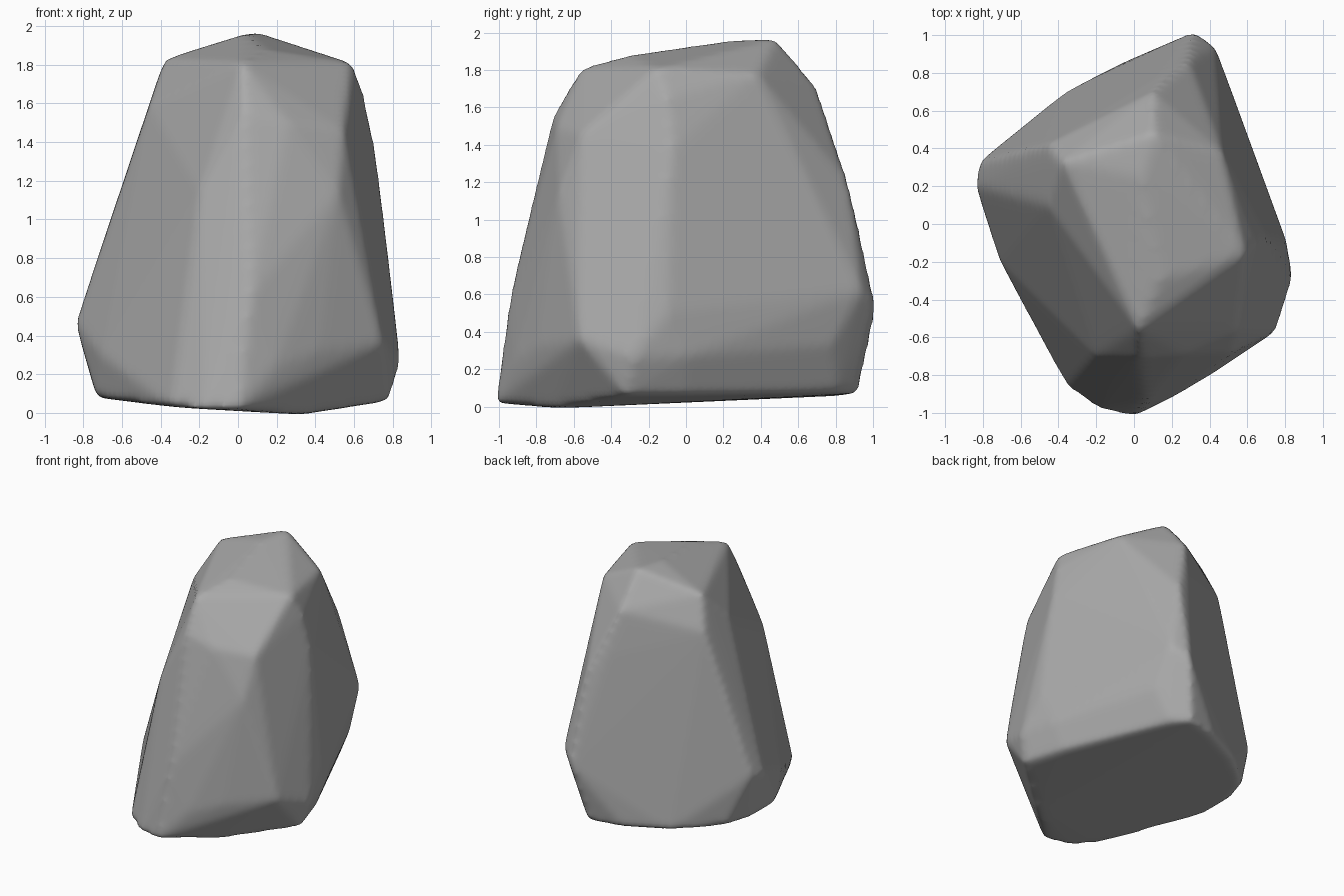
import bpy, bmesh
from mathutils import Vector

cube = bpy.data.objects.get("Cube")
if cube:
    bpy.data.objects.remove(cube, do_unlink=True)

# Stone colour
stone = bpy.data.materials.new("stone_grey")
stone.use_nodes = True
grey = (0.4, 0.4, 0.4, 1)
stone.diffuse_color = grey
shader = stone.node_tree.nodes["Principled BSDF"]
shader.inputs["Base Color"].default_value = grey
shader.inputs["Roughness"].default_value = 0.8

# Main corners of the boulder, grouped by region
crown = [(.1, .48, 1.97), (.04, .25, 1.96), (.14, -.3, 1.88), (.02, -.56, 1.81),
         (.59, -.16, 1.81), (-.38, .33, 1.83), (.47, .38, 1.78), (.1, .7, 1.71),
         (-.46, .1, 1.59), (-.46, .42, 1.58)]
waist = [(.26, -.69, 1.5), (.55, -.56, 1.46), (.52, -.68, 1.14), (.03, -.71, 1.56),
         (.15, -.8, 1.1), (-.2, -.7, 1.15), (.71, -.08, 1.37), (.65, -.1, 1.65),
         (.15, .79, 1.38), (.29, .87, 1.2)]
flare = [(-.84, .2, .46), (-.82, .33, .48), (.32, 1.02, .53), (.43, .94, .62),
         (.81, -.1, .5), (.75, -.57, .36), (.42, -.79, .32), (.2, -.92, .25),
         (.06, -.94, .6), (.84, -.28, .26), (.77, 0, .27), (.45, .78, .33),
         (-.71, -.2, .3)]
base = [(0, -1.02, .02), (-.18, -.98, .02), (-.35, -.87, .03), (-.73, -.08, .08),
        (-.73, .22, .08), (-.66, .44, .08), (-.35, .71, .06), (-.05, .86, .06),
        (.22, .92, .07), (.33, .81, .08), (.68, 0, .06), (.78, -.32, .06),
        (.34, -.7, -.01)]

# Faceted body wrapped around the corners
bm = bmesh.new()
for corner in crown + waist + flare + base:
    bm.verts.new(Vector(corner))
hull = bmesh.ops.convex_hull(bm, input=bm.verts[:])
loose = {g for g in hull["geom_interior"] + hull["geom_unused"]
         if isinstance(g, bmesh.types.BMVert)}
bmesh.ops.delete(bm, geom=list(loose), context='VERTS')
bmesh.ops.recalc_face_normals(bm, faces=bm.faces[:])
mesh = bpy.data.meshes.new("boulder")
bm.to_mesh(mesh)
bm.free()
mesh.materials.append(stone)
boulder = bpy.data.objects.new("boulder", mesh)
bpy.context.collection.objects.link(boulder)

# Worn, rounded edges
remesh = boulder.modifiers.new("even_surface", 'REMESH')
remesh.mode = 'VOXEL'
remesh.voxel_size = 0.025
remesh.use_smooth_shade = True
worn = boulder.modifiers.new("worn_edges", 'SMOOTH')
worn.factor = 0.5
worn.iterations = 10
